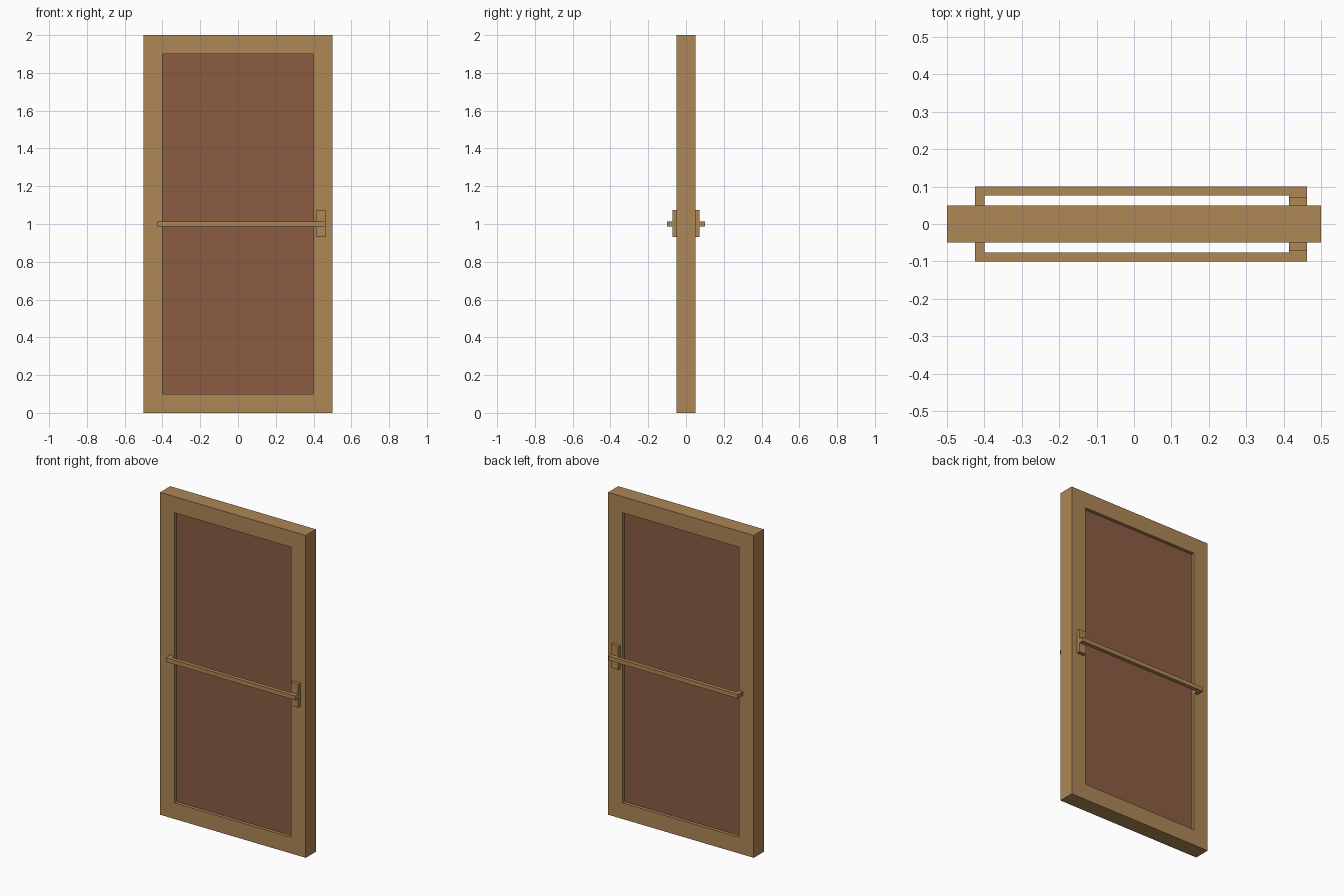
import bpy, bmesh

if "Cube" in bpy.data.objects:
    bpy.data.objects.remove(bpy.data.objects["Cube"])


def material(name, rgb):
    m = bpy.data.materials.new(name)
    m.diffuse_color = (*rgb, 1.0)
    m.use_nodes = True
    m.node_tree.nodes["Principled BSDF"].inputs["Base Color"].default_value = m.diffuse_color
    return m


WOOD = material("light_wood", (0.418, 0.242, 0.091))
PANEL = material("brown_panel", (0.258, 0.107, 0.054))


def finish(name, bm, mat):
    bmesh.ops.recalc_face_normals(bm, faces=bm.faces)
    me = bpy.data.meshes.new(name)
    bm.to_mesh(me)
    bm.free()
    me.materials.append(mat)
    ob = bpy.data.objects.new(name, me)
    bpy.context.collection.objects.link(ob)
    return ob


def box(name, x, y, z, mat):
    bm = bmesh.new()
    bmesh.ops.create_cube(bm, size=1.0)
    for v in bm.verts:
        v.co = [r[0] if c < 0 else r[1] for c, r in zip(v.co, (x, y, z))]
    return finish(name, bm, mat)


def prism(name, outline, z, mat):
    """Extrude an xy outline upward between two heights."""
    bm = bmesh.new()
    f = bm.faces.new([bm.verts.new((x, y, z[0])) for x, y in outline])
    top = bmesh.ops.extrude_face_region(bm, geom=[f])["geom"]
    for v in top:
        if isinstance(v, bmesh.types.BMVert):
            v.co.z = z[1]
    return finish(name, bm, mat)


# Door frame: rectangular section swept round four mitred corners
bm = bmesh.new()
rings = []
for sx, sz in ((-1, -1), (1, -1), (1, 1), (-1, 1)):
    rings.append([bm.verts.new((sx * w, y, 1 + sz * h)) for w, h, y in
                  ((0.5, 1.0, -0.05), (0.5, 1.0, 0.05),
                   (0.4, 0.9, 0.05), (0.4, 0.9, -0.05))])
for i in range(4):
    a, b = rings[i], rings[(i + 1) % 4]
    for j in range(4):
        k = (j + 1) % 4
        bm.faces.new((a[j], a[k], b[k], b[j]))
finish("door_frame", bm, WOOD)

# Recessed panel
box("door_panel", (-0.4, 0.4), (-0.03, 0.03), (0.1, 1.9), PANEL)

# Push bar and latch plate on both sides
for label, s in (("front", -1), ("back", 1)):
    outline = [(-0.425, 0.05), (-0.425, 0.1), (0.4625, 0.1), (0.4625, 0.05),
               (0.415, 0.05), (0.415, 0.076), (-0.4, 0.076), (-0.4, 0.05)]
    prism(label + "_push_bar", [(x, s * y) for x, y in outline],
          (0.987, 1.013), WOOD)
    box(label + "_latch_plate", (0.415, 0.4625),
        sorted((s * 0.05, s * 0.072)), (0.93, 1.075), WOOD)
